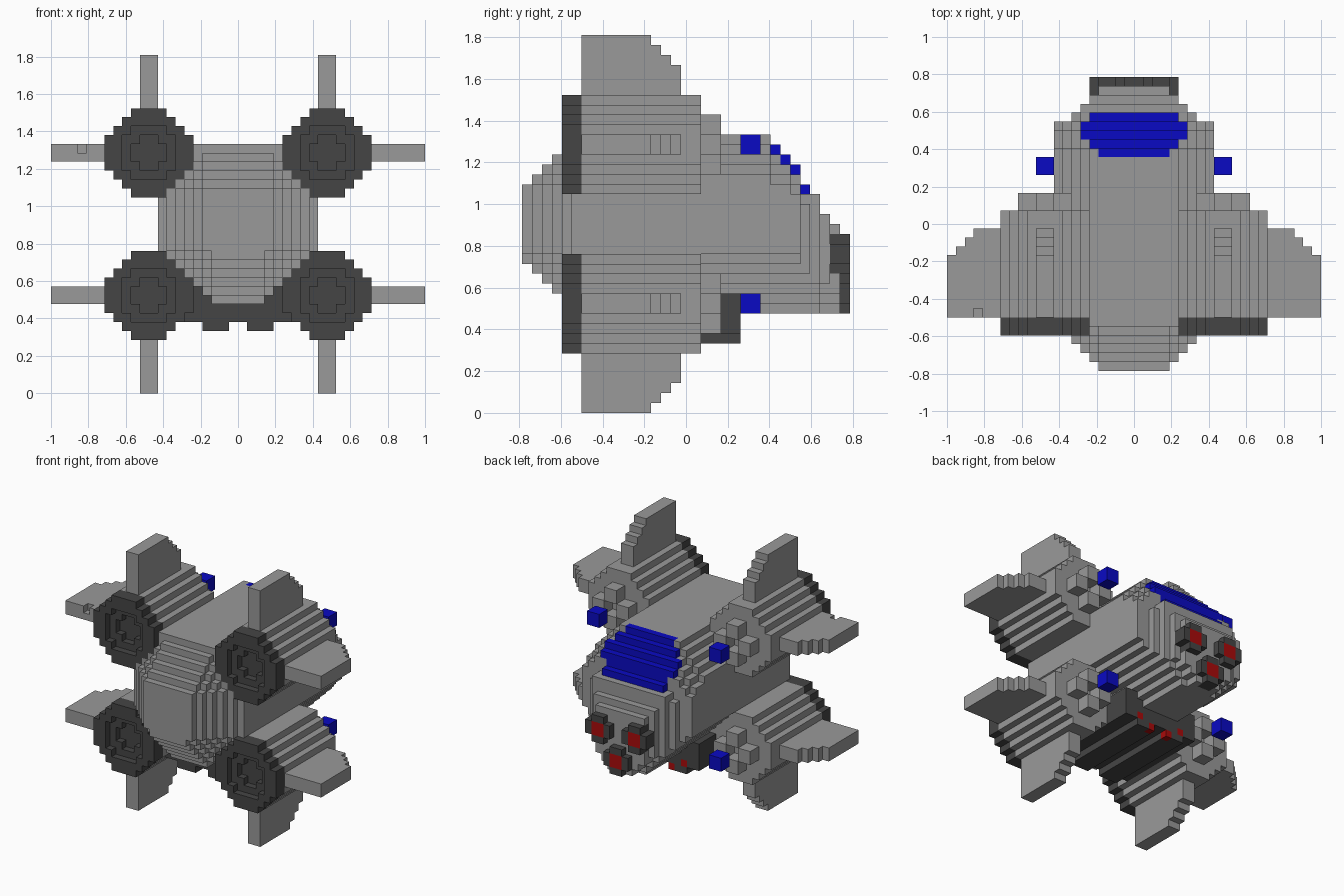
import bpy, bmesh
from mathutils import Vector

if "Cube" in bpy.data.objects:
    bpy.data.objects.remove(bpy.data.objects["Cube"])

U = 2 / 42            # one block
HALF_DEPTH = 16.5     # model is 33 blocks deep


def material(name, color):
    m = bpy.data.materials.new(name)
    m.diffuse_color = (*color, 1)
    m.use_nodes = True
    m.node_tree.nodes["Principled BSDF"].inputs["Base Color"].default_value = m.diffuse_color
    return m


MATS = {
    "grey": material("hull grey", (0.32, 0.32, 0.32)),
    "dark": material("dark metal", (0.06, 0.06, 0.06)),
    "blue": material("blue glass", (0.003, 0.003, 0.55)),
    "red": material("red glow", (0.4, 0.003, 0.003)),
}

# block position (x, y, z) -> (part name, colour)
blocks = {}


def fill(part, color, xs, ys, zs, rule=None):
    """Fill a box of blocks; the rule gets block centres."""
    for x in range(*xs):
        for y in range(*ys):
            for z in range(*zs):
                if rule is None or rule(x + .5, y, z + .5):
                    blocks[x, y, z] = (part, color)


def octagon(cx, cz, cut):
    return lambda x, y, z: abs(x - cx) + abs(z - cz) <= cut


def carve(xs, ys, zs, rule):
    for x in range(*xs):
        for y in range(*ys):
            for z in range(*zs):
                if rule(x + .5, y, z + .5):
                    blocks.pop((x, y, z), None)


# hull slices: y, half width, half height below, roof, upper and lower corner cut
def hull_slice(y, width, floor, roof, cut_up, cut_low):
    fill("hull", "grey", (-width, width), (y, y + 1), (floor, roof),
         lambda x, _, z: abs(x) + abs(z - 19) <= (cut_up if z > 19 else cut_low))


for y in range(5):                       # rounded front cap
    r = y + 4
    hull_slice(y, r, 19 - r, 19 + r, r + 3, r + 2)
for y in range(5, 25):                   # straight middle
    hull_slice(y, 9, 10, 28, 13, 11)
tail = [(9, 27, 12, 11), (9, 26, 12, 11), (9, 25, 11, 11), (7, 23, 8, 11),
        (6, 22, 8, 11), (5, 20, 8, 10), (4, 19, 7, 10)]
for i, (w, roof, up, low) in enumerate(tail):   # stepped sloping end
    hull_slice(25 + i, w, 10, roof, up, low)

# stepped canopy on the slope
for y, w, z0, z1 in ((24, 4, 27, 28), (25, 5, 26, 27), (26, 6, 25, 26),
                     (27, 6, 24, 25), (27, 5, 23, 24), (28, 5, 22, 23)):
    fill("canopy", "blue", (-w, w), (y, y + 1), (z0, z1))

# belly launcher with two lower rails and four red tips
fill("belly_launcher", "dark", (-6, 6), (8, 22), (8, 10))
fill("belly_launcher", "dark", (-6, 6), (8, 22), (10, 12),
     lambda x, y, z: abs(x) + abs(z - 19) > 11)
for s in (-1, 1):
    x0, x1 = sorted((s, s * 4))
    fill("belly_launcher", "dark", (x0, x1), (8, 22), (7, 8))
    for k, z in ((1, 7), (3, 8)):
        x = k if s > 0 else -k - 1
        fill("launcher_tips", "red", (x, x + 1), (21, 22), (z, z + 1))

# three end thrusters
for cx, cz in ((-3, 16), (3, 16), (0, 12)):
    fill("thrusters", "dark", (cx - 2, cx + 2), (31, 33), (cz - 2, cz + 2),
         octagon(cx, cz, 2))
    fill("thruster_glow", "red", (cx - 1, cx + 1), (32, 33), (cz - 1, cz + 1))

# four engine pods, each with intake ring, hub tabs, beacon and two fins
for sx in (-1, 1):
    for sz in (-1, 1):
        cx, cz = 10 * sx, 19 + 8 * sz
        pod_x, pod_z = (cx - 5, cx + 5), (cz - 5, cz + 5)
        fill("engine_pods", "grey", pod_x, (6, 18), pod_z, octagon(cx, cz, 6))
        fill("engine_pods", "dark", pod_x, (4, 7), pod_z,
             lambda x, y, z: abs(x - cx) + abs(z - cz) <= (6 if y < 6 else 3))
        carve((cx - 3, cx + 3), (4, 5), (cz - 3, cz + 3), octagon(cx, cz, 4))
        carve((cx - 2, cx + 2), (5, 6), (cz - 2, cz + 2), octagon(cx, cz, 2))
        # four tabs around an open hub
        for dx, dz in ((2, 0), (-2, 0), (0, 2), (0, -2)):
            fill("hub_tabs", "grey", (cx + dx - 1, cx + dx + 1), (18, 20),
                 (cz + dz - 1, cz + dz + 1))
        fill("beacons", "blue", (cx - 1, cx + 1), (22, 24), (cz - 1, cz + 1))
        # stepped fins pointing sideways and up or down
        for k in range(5, 11):
            end = 16 - max(0, k - 7)
            x = cx + k if sx > 0 else cx - k - 1
            z = cz + k if sz > 0 else cz - k - 1
            fill("fins", "grey", (x, x + 1), (6, end), (cz - 1, cz + 1))
            fill("fins", "grey", (cx - 1, cx + 1), (6, end), (z, z + 1))

# small chip in one fin
blocks.pop((-18, 6, 27), None)

# quad corners for each of the six directions
FACES = {
    (1, 0, 0): ((1, 0, 0), (1, 1, 0), (1, 1, 1), (1, 0, 1)),
    (-1, 0, 0): ((0, 0, 0), (0, 0, 1), (0, 1, 1), (0, 1, 0)),
    (0, 1, 0): ((0, 1, 0), (0, 1, 1), (1, 1, 1), (1, 1, 0)),
    (0, -1, 0): ((0, 0, 0), (1, 0, 0), (1, 0, 1), (0, 0, 1)),
    (0, 0, 1): ((0, 0, 1), (1, 0, 1), (1, 1, 1), (0, 1, 1)),
    (0, 0, -1): ((0, 0, 0), (0, 1, 0), (1, 1, 0), (1, 0, 0)),
}


def build(part):
    """Skin the exposed sides of one part's blocks."""
    bm = bmesh.new()
    verts, colors = {}, []
    for pos, (name, color) in blocks.items():
        if name != part:
            continue
        if color not in colors:
            colors.append(color)
        for d, corners in FACES.items():
            if tuple(a + b for a, b in zip(pos, d)) in blocks:
                continue
            quad = []
            for c in corners:
                p = tuple(a + b for a, b in zip(pos, c))
                if p not in verts:
                    verts[p] = bm.verts.new(
                        Vector((p[0], p[1] - HALF_DEPTH, p[2])) * U)
                quad.append(verts[p])
            bm.faces.new(quad).material_index = colors.index(color)
    mesh = bpy.data.meshes.new(part)
    bm.to_mesh(mesh)
    bm.free()
    for c in colors:
        mesh.materials.append(MATS[c])
    bpy.context.collection.objects.link(bpy.data.objects.new(part, mesh))


for part in sorted({name for name, _ in blocks.values()}):
    build(part)
